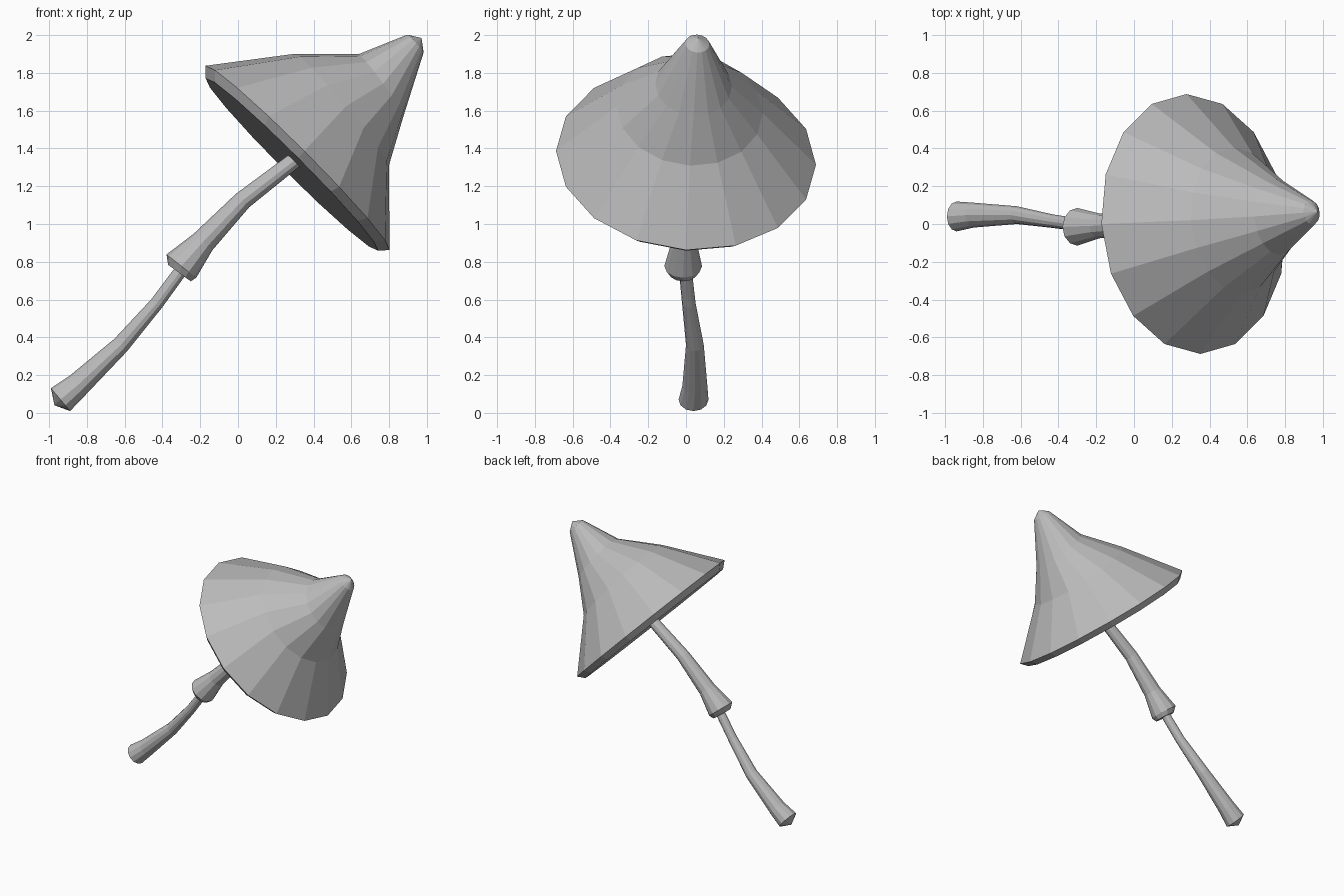
import bpy
import bmesh
from math import cos, sin, radians, tau
from mathutils import Vector

default_cube = bpy.data.objects.get("Cube")
if default_cube:
    bpy.data.objects.remove(default_cube, do_unlink=True)

grey = bpy.data.materials.new("plain_grey")
grey.use_nodes = True
grey.diffuse_color = (0.5, 0.5, 0.5, 1)
grey.node_tree.nodes["Principled BSDF"].inputs["Base Color"].default_value = grey.diffuse_color


def ring(bm, center, radius, angle, lean, sides):
    """Circle facing a direction pitched by angle in the xz plane and leaning to y."""
    if radius == 0:
        return [bm.verts.new(center)]
    a = radians(angle)
    normal = Vector((cos(a), lean, sin(a))).normalized()
    across = Vector((sin(a), 0, -cos(a)))
    side = normal.cross(across)
    return [bm.verts.new(Vector(center) + radius * (across * cos(t) + side * sin(t)))
            for t in (tau * i / sides for i in range(sides))]


def loft(name, rows, sides, lean=0):
    """Skin rows of (x, y, z, radius, angle); zero radius makes a point."""
    bm = bmesh.new()
    rings = [ring(bm, row[:3], row[3], row[4], lean, sides) for row in rows]
    for low, high in zip(rings, rings[1:]):
        for i in range(sides):
            j = (i + 1) % sides
            if len(low) == 1:
                bm.faces.new((low[0], high[j], high[i]))
            elif len(high) == 1:
                bm.faces.new((low[i], low[j], high[0]))
            else:
                bm.faces.new((low[i], low[j], high[j], high[i]))
    for end in (rings[0], rings[-1]):
        if len(end) > 1:
            bm.faces.new(end)
    bmesh.ops.recalc_face_normals(bm, faces=bm.faces[:])
    mesh = bpy.data.meshes.new(name)
    bm.to_mesh(mesh)
    bm.free()
    mesh.materials.append(grey)
    obj = bpy.data.objects.new(name, mesh)
    bpy.context.collection.objects.link(obj)
    return obj


# Pointed cap with a bevelled rim and slightly hollow underside
loft("cap", [
    (0.30, 0, 1.33, 0, 45),
    (0.285, 0, 1.315, 0.645, 45),
    (0.315, 0, 1.35, 0.69, 45),
    (0.55, 0.02, 1.605, 0.387, 40),
    (0.757, 0.04, 1.735, 0.203, 36),
    (0.94, 0.06, 1.955, 0.064, 42),
    (0.972, 0.065, 1.985, 0, 45),
], 16, lean=0.075)

# Lower stem, swelling to a blunt pointed foot
loft("lower_stem", [
    (-0.972, 0.04, 0.04, 0, 40),
    (-0.94, 0.04, 0.07, 0.079, 40),
    (-0.85, 0.047, 0.145, 0.066, 41),
    (-0.62, 0.047, 0.36, 0.047, 46),
    (-0.43, 0.015, 0.58, 0.036, 52),
    (-0.29, -0.005, 0.77, 0.034, 54),
], 12)

# Upper stem flaring down into a bell-shaped collar
loft("upper_stem", [
    (-0.31, -0.015, 0.74, 0.074, 54),
    (-0.30, -0.015, 0.777, 0.1, 52),
    (-0.185, -0.01, 0.905, 0.066, 49),
    (0.025, 0, 1.125, 0.05, 45),
    (0.31, 0.002, 1.345, 0.042, 40),
], 12)
